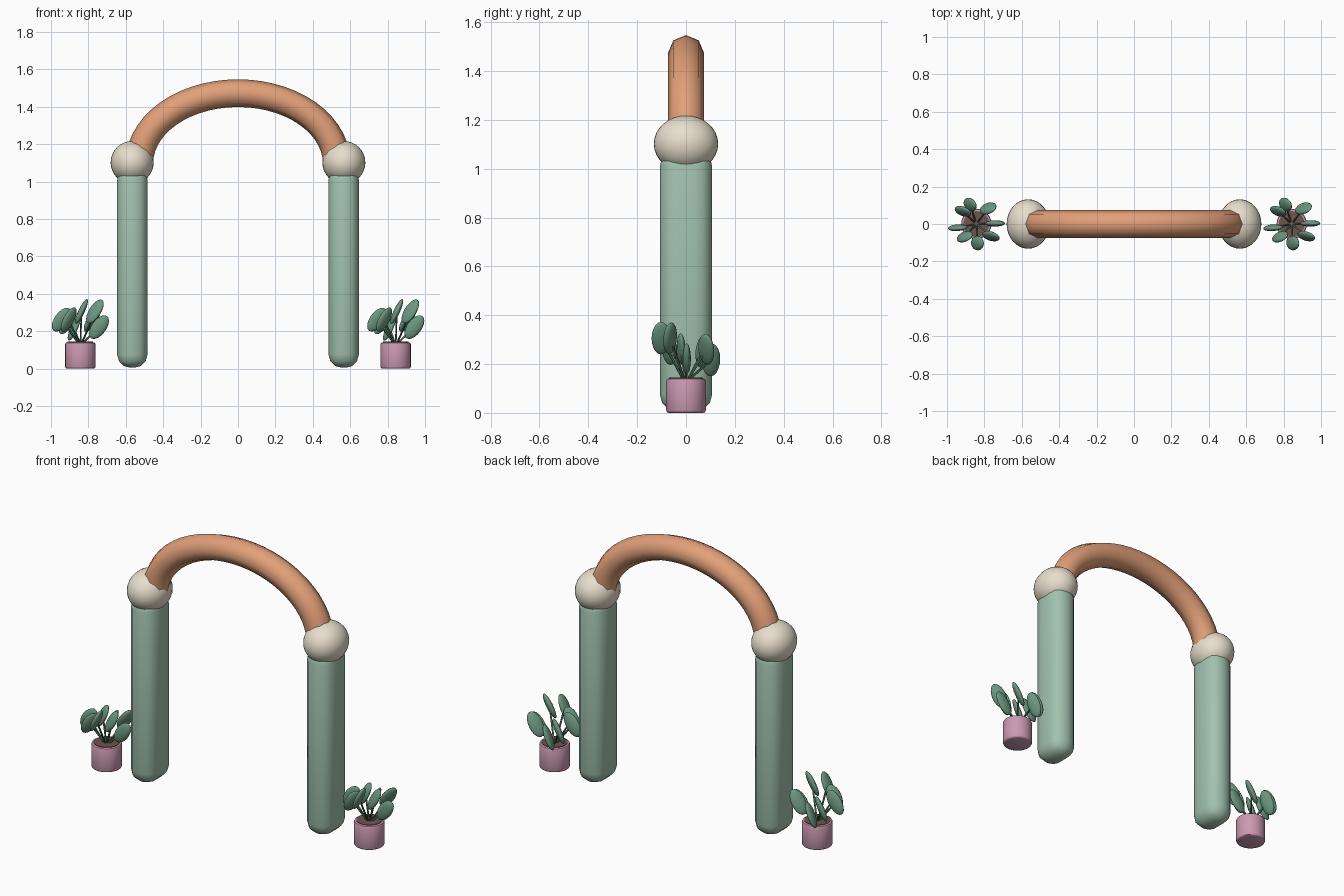
import bpy, bmesh, math
from mathutils import Vector, Matrix

if "Cube" in bpy.data.objects:
    bpy.data.objects.remove(bpy.data.objects["Cube"])


def material(name, rgb):
    m = bpy.data.materials.new(name)
    m.diffuse_color = (*rgb, 1)
    m.use_nodes = True
    m.node_tree.nodes["Principled BSDF"].inputs["Base Color"].default_value = m.diffuse_color
    return m


SAGE = material("sage", (0.36, 0.54, 0.43))
CLAY = material("clay", (0.76, 0.35, 0.19))
CREAM = material("cream", (0.80, 0.73, 0.60))
PINK = material("pink", (0.60, 0.32, 0.44))
SOIL = material("soil", (0.16, 0.09, 0.08))
LEAF = material("leaf", (0.15, 0.31, 0.22))
STEM = material("stem", (0.07, 0.16, 0.10))


def finish(bm, name, mat, angle=45):
    bmesh.ops.recalc_face_normals(bm, faces=bm.faces)
    me = bpy.data.meshes.new(name)
    bm.to_mesh(me)
    bm.free()
    me.materials.append(mat)
    ob = bpy.data.objects.new(name, me)
    bpy.context.collection.objects.link(ob)
    bpy.ops.object.select_all(action='DESELECT')
    ob.select_set(True)
    bpy.context.view_layer.objects.active = ob
    bpy.ops.object.shade_smooth_by_angle(angle=math.radians(angle))
    return ob


def add_cylinder(bm, p, q, r, sides):
    p, q = Vector(p), Vector(q)
    d = q - p
    mat = Matrix.Translation((p + q) / 2) @ d.to_track_quat('Z', 'Y').to_matrix().to_4x4()
    bmesh.ops.create_cone(bm, cap_ends=True, segments=sides, radius1=r, radius2=r,
                          depth=d.length, matrix=mat)


# Pillars with rounded edges, and the ball joints on top
for side, s in (("left", -1), ("right", 1)):
    bm = bmesh.new()
    bmesh.ops.create_cube(bm, size=1, matrix=Matrix.Translation((s * 0.565, 0, 0.543))
                          @ Matrix.Diagonal((0.162, 0.214, 1.076, 1)))
    bmesh.ops.bevel(bm, geom=bm.edges[:], offset=0.07, segments=3, profile=0.5,
                    affect='EDGES', clamp_overlap=True)
    finish(bm, side + "_pillar", SAGE, 60)

    bm = bmesh.new()
    bmesh.ops.create_uvsphere(bm, u_segments=32, v_segments=16, radius=1,
                              matrix=Matrix.Translation((s * 0.566, 0, 1.102))
                              @ Matrix.Diagonal((0.115, 0.132, 0.115, 1)))
    finish(bm, side + "_joint", CREAM)

# Arch: eight-sided tube swept along a half ellipse
bm = bmesh.new()
A, B, R, N = 0.527, 0.373, 0.074, 28
rings = []
for i in range(N + 1):
    t = math.pi * i / N
    c = Vector((A * math.cos(t), 0, 1.1 + B * math.sin(t)))
    n = Vector((B * math.cos(t), 0, A * math.sin(t))).normalized()
    rings.append([bm.verts.new(c + R * (math.cos(k * math.pi / 4) * n
                                        + math.sin(k * math.pi / 4) * Vector((0, 1, 0))))
                  for k in range(8)])
for a, b in zip(rings, rings[1:]):
    for k in range(8):
        bm.faces.new((a[k], a[(k + 1) % 8], b[(k + 1) % 8], b[k]))
bm.faces.new(rings[0])
bm.faces.new(rings[-1])
finish(bm, "arch", CLAY, 60)

# Leaf centres relative to the pot (x, y, z) and lean towards +x in degrees
LEAVES = [(0.100, 0.003, 0.222, 36), (0.063, 0.083, 0.260, 32),
          (-0.033, 0.103, 0.217, 24), (-0.072, 0.068, 0.250, 28),
          (-0.100, -0.020, 0.262, 35), (-0.062, -0.068, 0.262, 28),
          (0.006, -0.102, 0.306, 25), (0.078, -0.065, 0.306, 32)]

# Potted plants, identical on both sides
for side, px in (("left", -0.843), ("right", 0.843)):
    bm = bmesh.new()
    add_cylinder(bm, (px, 0, 0), (px, 0, 0.141), 0.081, 24)
    rims = [e for e in bm.edges if abs(e.verts[0].co.z - e.verts[1].co.z) < 0.01]
    bmesh.ops.bevel(bm, geom=rims, offset=0.01, segments=2, profile=0.5, affect='EDGES')
    finish(bm, side + "_pot", PINK)

    bm = bmesh.new()
    add_cylinder(bm, (px, 0, 0.12), (px, 0, 0.144), 0.069, 24)
    finish(bm, side + "_soil", SOIL)

    stems, leaves = bmesh.new(), bmesh.new()
    for x, y, z, lean in LEAVES:
        add_cylinder(stems, (px + x * 0.1, y * 0.1, 0.135), (px + x, y, z), 0.005, 6)
        mat = (Matrix.Translation((px + x, y, z))
               @ Matrix.Rotation(math.radians(lean), 4, 'Y')
               @ Matrix.Rotation(math.atan2(y, x), 4, 'Z')
               @ Matrix.Diagonal((0.039, 0.017, 0.073, 1)))
        bmesh.ops.create_uvsphere(leaves, u_segments=16, v_segments=10, radius=1, matrix=mat)
    finish(stems, side + "_stems", STEM, 60)
    finish(leaves, side + "_leaves", LEAF, 80)
